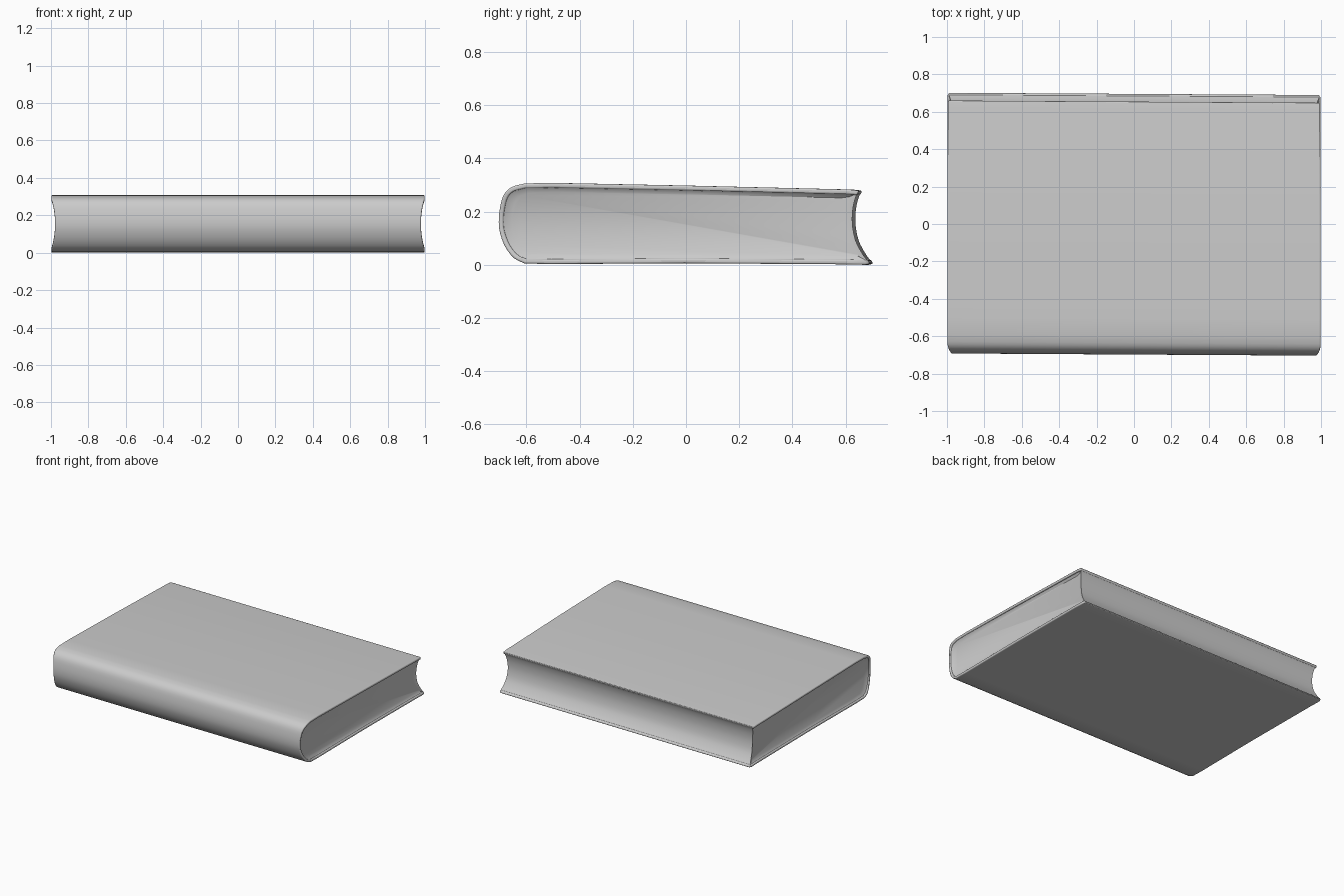
import bpy, bmesh, math
from mathutils import Vector

if "Cube" in bpy.data.objects:
    bpy.data.objects.remove(bpy.data.objects["Cube"])


def spline(points, steps):
    """Catmull-Rom curve through (y, z) points."""
    pts = [Vector(p) for p in points]
    pts = [pts[0] * 2 - pts[1]] + pts + [pts[-1] * 2 - pts[-2]]
    out = []
    for a, b, c, d in zip(pts, pts[1:], pts[2:], pts[3:]):
        for i in range(steps):
            t = i / steps
            out.append(0.5 * (2 * b + (c - a) * t + (2 * a - 5 * b + 4 * c - d) * t ** 2
                              + (3 * b - a - 3 * c + d) * t ** 3))
    return out + [pts[-2]]


def half_length(p):
    """The ends dip inwards at mid height, and at the rounded cover corners."""
    h = 0.978 + 0.020 * min(1, (abs(p.y - 0.153) / 0.14) ** 2)
    return h - (0.008 if p.x > 0.69 else 0)


def place(x, p):
    return (x, p.x - 0.006 * x, p.y)      # slightly skewed plan


def finish(name, bm, bevel):
    bmesh.ops.recalc_face_normals(bm, faces=bm.faces)
    mesh = bpy.data.meshes.new(name)
    bm.to_mesh(mesh)
    bm.free()
    obj = bpy.data.objects.new(name, mesh)
    bpy.context.collection.objects.link(obj)
    bpy.ops.object.select_all(action='DESELECT')
    obj.select_set(True)
    bpy.context.view_layer.objects.active = obj
    bpy.ops.object.shade_smooth_by_angle(angle=math.radians(40))
    if bevel:
        mod = obj.modifiers.new("soft_edges", 'BEVEL')
        mod.width, mod.segments, mod.limit_method = bevel, 3, 'ANGLE'
        mod.angle_limit = math.radians(40)
    return obj


# Cover: one wrapped sheet, top board -> rounded spine -> bottom board
spine = spline([(-0.60, 0.306), (-0.65, 0.292), (-0.68, 0.262), (-0.694, 0.21),
                (-0.698, 0.16), (-0.692, 0.115), (-0.672, 0.065),
                (-0.64, 0.025), (-0.60, 0.005)], 3)
outer = ([Vector((0.656, 0.279)), Vector((0.62, 0.283)), Vector((0.0, 0.298)),
          Vector((-0.5, 0.308))] + spine
         + [Vector((-0.5, 0.003)), Vector((0.0, 0.006)), Vector((0.6, 0.002)),
            Vector((0.68, 0.0)), Vector((0.698, 0.004))])
THICK = 0.018
inner = []
for i, p in enumerate(outer):
    t = (outer[min(i + 1, len(outer) - 1)] - outer[max(i - 1, 0)]).normalized()
    inner.append(p + Vector((-t.y, t.x)) * THICK)
inner[0] = Vector((0.650, 0.262))
inner[-1] = Vector((0.688, 0.021))

bm = bmesh.new()
rows = [[[bm.verts.new(place(s * half_length(o), q)) for q in (o, n)] for s in (-1, 1)]
        for o, n in zip(outer, inner)]
for a, b in zip(rows, rows[1:]):
    for s in (0, 1):
        bm.faces.new((a[s][0], a[s][1], b[s][1], b[s][0]))    # sheet ends
        bm.faces.new((a[0][s], a[1][s], b[1][s], b[0][s]))    # outside / inside
for r in (rows[0], rows[-1]):
    bm.faces.new((r[0][0], r[0][1], r[1][1], r[1][0]))
finish("cover", bm, 0.006)

# Pages: block filling the cover, with a hollow fore edge and dished ends
fore_edge = spline([(0.690, 0.012), (0.665, 0.048), (0.642, 0.095), (0.631, 0.155),
                    (0.633, 0.21), (0.642, 0.25), (0.651, 0.270)], 3)
outline = [p.copy() for p in inner[1:-1]] + fore_edge
centre = Vector((0.0, 0.153))


def page_ring(bm, side, inset, x_in):
    ring = []
    for p in outline:
        q = p.copy()
        q.x += -inset if p.x > centre.x else inset
        q.y += (centre.y - p.y) * inset * 4
        ring.append(bm.verts.new(place(side * (half_length(p) - x_in), q)))
    return ring


bm = bmesh.new()
rings = [page_ring(bm, s, i, x) for s, i, x in
         ((-1, 0.03, 0.018), (-1, 0.0, 0.006), (1, 0.0, 0.006), (1, 0.03, 0.018))]
n = len(outline)
for a, b in zip(rings, rings[1:]):
    for i in range(n):
        j = (i + 1) % n
        bm.faces.new((a[i], a[j], b[j], b[i]))
for ring in (rings[0], rings[-1]):
    bm.faces.new(ring)
finish("pages", bm, 0)
